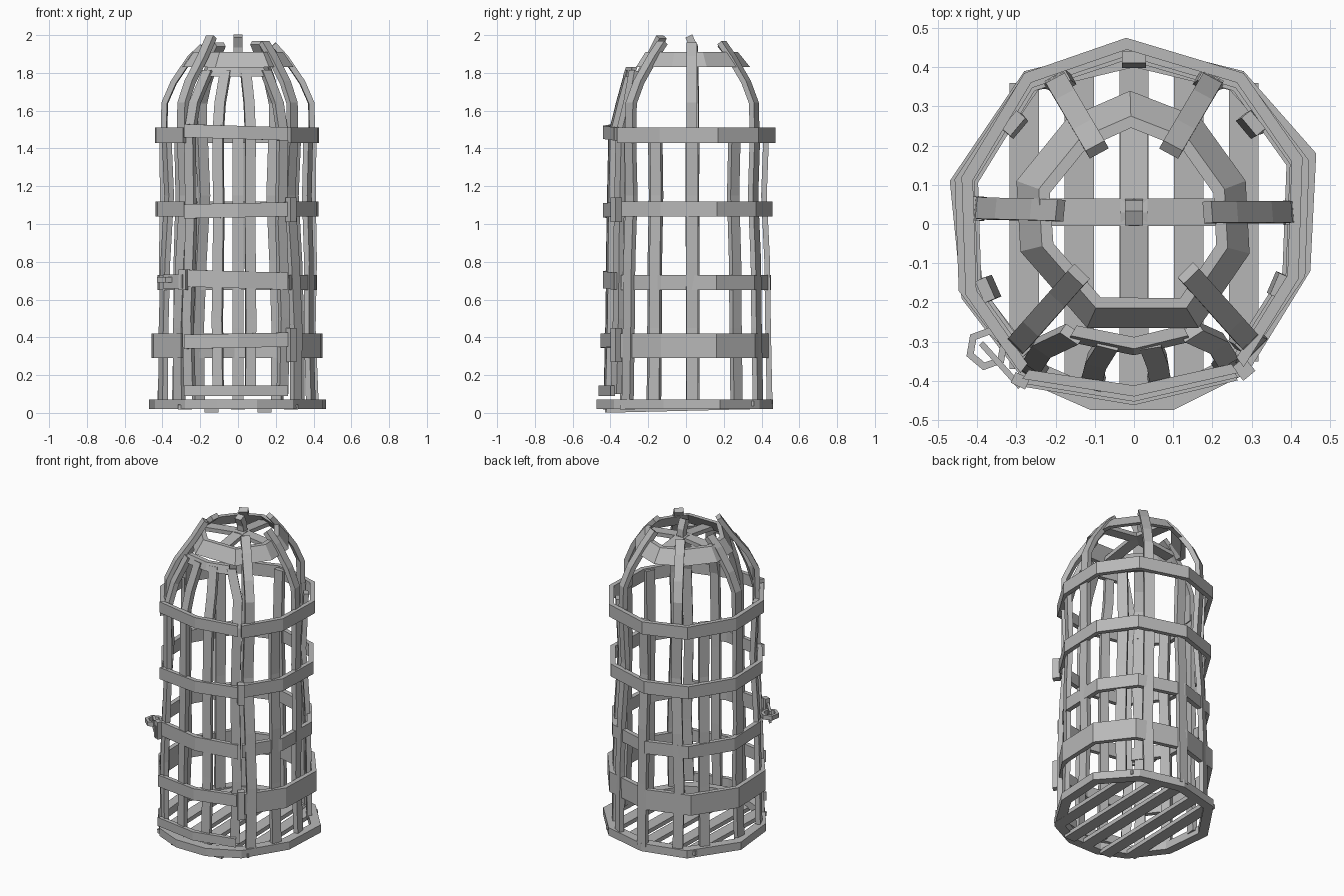
import bpy, bmesh, math
from mathutils import Vector

if "Cube" in bpy.data.objects:
    bpy.data.objects.remove(bpy.data.objects["Cube"])

iron = bpy.data.materials.new("grey_iron")
iron.use_nodes = True
GREY = (0.48, 0.48, 0.48, 1)
iron.diffuse_color = GREY
iron.node_tree.nodes["Principled BSDF"].inputs["Base Color"].default_value = GREY


def loft(name, sections, closed=False):
    """Skin a chain of four-cornered sections into a solid strip."""
    bm = bmesh.new()
    loops = [[bm.verts.new(p) for p in s] for s in sections]
    n = len(loops)
    for i in range(n if closed else n - 1):
        a, b = loops[i], loops[(i + 1) % n]
        for k in range(4):
            bm.faces.new((a[k], a[(k + 1) % 4], b[(k + 1) % 4], b[k]))
    if not closed:
        bm.faces.new(loops[0])
        bm.faces.new(loops[-1])
    bmesh.ops.recalc_face_normals(bm, faces=bm.faces)
    mesh = bpy.data.meshes.new(name)
    bm.to_mesh(mesh)
    bm.free()
    mesh.materials.append(iron)
    obj = bpy.data.objects.new(name, mesh)
    bpy.context.collection.objects.link(obj)
    return obj


def band(name, pts, z0, z1, thick, closed=False, top=1.0, tilt=0.0, sx=1.0, sy=1.0):
    """Flat hoop or hoop segment; top scales the upper rim."""
    sections = []
    for x, y in pts:
        p = Vector((x * sx, y * sy))
        q = p * top
        pi, qi = p - p.normalized() * thick, q - q.normalized() * thick
        dz = tilt * x
        sections.append([(p.x, p.y, z0 + dz), (q.x, q.y, z1 + dz),
                         (qi.x, qi.y, z1 + dz), (pi.x, pi.y, z0 + dz)])
    return loft(name, sections, closed)


def bar(name, path, width, depth, side=None):
    """Rectangular bar along a path, its flat side facing outward."""
    path = [Vector(p) for p in path]
    if side is None:
        side = Vector((-path[0].y, path[0].x, 0)).normalized()
    sections = []
    for i, p in enumerate(path):
        along = path[min(i + 1, len(path) - 1)] - path[max(i - 1, 0)]
        out = side.cross(along).normalized() * depth / 2
        w = side * width / 2
        sections.append([p - w - out, p + w - out, p + w + out, p - w + out])
    return loft(name, sections)


def box(name, loc, size, turn=0):
    half = size[2] / 2
    a = Vector(loc)
    obj = bar(name, [a - Vector((0, 0, half)), a + Vector((0, 0, half))],
              size[0], size[1], Vector((math.cos(turn), math.sin(turn), 0)))
    return obj


# Base hoop
base = [(0, .46), (.28, .39), (.465, .18), (.45, -.12), (.29, -.38), (.1, -.475),
        (-.11, -.475), (-.28, -.4), (-.44, -.19), (-.47, .11), (-.28, .39)]
band("base_hoop", base, .02, .07, .06, closed=True)

# Floor slats
for i, (x, y0, y1) in enumerate([(-.28, -.37, .36), (-.14, -.43, .41), (0, -.44, .42),
                                 (.14, -.42, .41), (.28, -.35, .36)]):
    z = .014 if i % 2 else .03
    bar(f"floor_slat_{i + 1}", [(x, y0, z), (x, y1, z + .02)], .075, .026, Vector((1, 0, 0)))

# Body hoops, open at the front where the door sits
body = [(.28, -.365), (.42, -.14), (.43, .17), (.28, .385), (-.02, .475),
        (-.28, .385), (-.44, .12), (-.43, -.18), (-.29, -.38)]
for i, (z0, z1, sx, sy) in enumerate([(.29, .42, 1.04, .95), (.65, .73, .97, .945),
                                      (1.04, 1.12, .99, .965), (1.43, 1.51, 1, 1)]):
    band(f"body_hoop_{i + 1}", body, z0, z1, .03, sx=sx, sy=sy)

# Upright bars of the body, slightly bowed
uprights = [(0, .43), (.2, .37), (-.2, .37), (.31, .26), (-.31, .26), (.4, .03),
            (-.4, .04), (.375, -.16), (-.385, -.17), (.295, -.3), (-.3, -.31)]
bow = [(1.03, .05), (1.01, .45), (1.0, .8), (.96, 1.15), (.99, 1.5)]
for i, (x, y) in enumerate(uprights):
    sway = .012 * math.sin(i * 2.3)
    path = [(x * s + sway * math.sin(z * 4), y * s, z) for s, z in bow]
    bar(f"upright_bar_{i + 1}", path, .06, .03)

# Dome ribs ending in loose tips inside the crown
ribs = [(.2, .37, 1.96), (-.2, .37, 1.95), (.4, .03, 1.95), (-.4, .04, 1.94),
        (.295, -.3, 1.96), (-.3, -.31, 1.99)]
arch = [(.98, 1.46), (.97, 1.64), (.85, 1.75), (.63, 1.88)]
for i, (x, y, tip) in enumerate(ribs):
    path = [(x * s, (y - .03) * s + .03, z) for s, z in arch]
    path.append((x * .47, (y - .03) * .47 + .03, tip))
    bar(f"dome_rib_{i + 1}", path, .055, .03)

# Crown hoop, cross bars and centre peg
crown = [(-.01, .34), (.17, .27), (.285, .11), (.295, -.075), (.165, -.265),
         (-.12, -.265), (-.29, -.07), (-.3, .11), (-.17, .27)]
band("crown_hoop", crown, 1.83, 1.91, .03, closed=True, top=.81)
bar("crown_cross_bar_side", [(-.25, .03, 1.86), (0, .03, 1.89), (.25, .03, 1.86)],
    .07, .025, Vector((0, 1, 0)))
bar("crown_cross_bar_front", [(0, -.23, 1.85), (0, .03, 1.89), (0, .28, 1.86)],
    .07, .025, Vector((1, 0, 0)))
bar("crown_peg", [(0, .045, 1.88), (0, .04, 1.94), (0, .015, 1.995)],
    .045, .04, Vector((1, 0, 0)))

# Door bars, running up into the dome
for i, (x, y) in enumerate([(-.255, -.365), (-.105, -.4), (.065, -.4), (.235, -.355)]):
    path = [(x, y - .015, .1), (x * 1.04, y - .005, .5), (x * .97, y, 1.0), (x, y + .01, 1.48),
            (x * .9, y + .05, 1.64), (x * .62, y * .62 - .055, 1.81)]
    bar(f"door_bar_{i + 1}", path, .055, .03)

# Door bands
door = [(-.285, -.395), (0, -.44), (.265, -.38)]
for i, (z0, z1, tilt, s) in enumerate([(.09, .145, 0, 1.05), (.345, .42, .02, 1.03), (.66, .75, -.03, 1),
                                       (1.035, 1.11, .02, 1), (1.45, 1.52, -.03, 1)]):
    band(f"door_band_{i + 1}", door, z0, z1, .028, tilt=tilt, sy=s)
band("door_top_band", [(-.17, -.3), (0, -.335), (.145, -.3)], 1.78, 1.83, .03, top=.95)

# Hinges
for i, (z, h) in enumerate([(.36, .18), (1.075, .13)]):
    box(f"hinge_{i + 1}", (.28, -.37, z), (.04, .045, h), math.radians(40))

# Latch plate and hexagonal loop
box("latch_strap", (-.34, -.36, .695), (.15, .015, .075), math.radians(-48))
box("latch_end", (-.29, -.4, .705), (.04, .03, .11), math.radians(-25))
loop = []
for k in range(6):
    a = math.radians(60 * k + 20)
    d = Vector((math.cos(a), math.sin(a), 0))
    c = Vector((-.375, -.318, .705))
    loop.append([c + d * r + Vector((0, 0, h))
                 for r, h in ((.036, -.014), (.056, -.014), (.056, .014), (.036, .014))])
loft("latch_loop", loop, closed=True)
